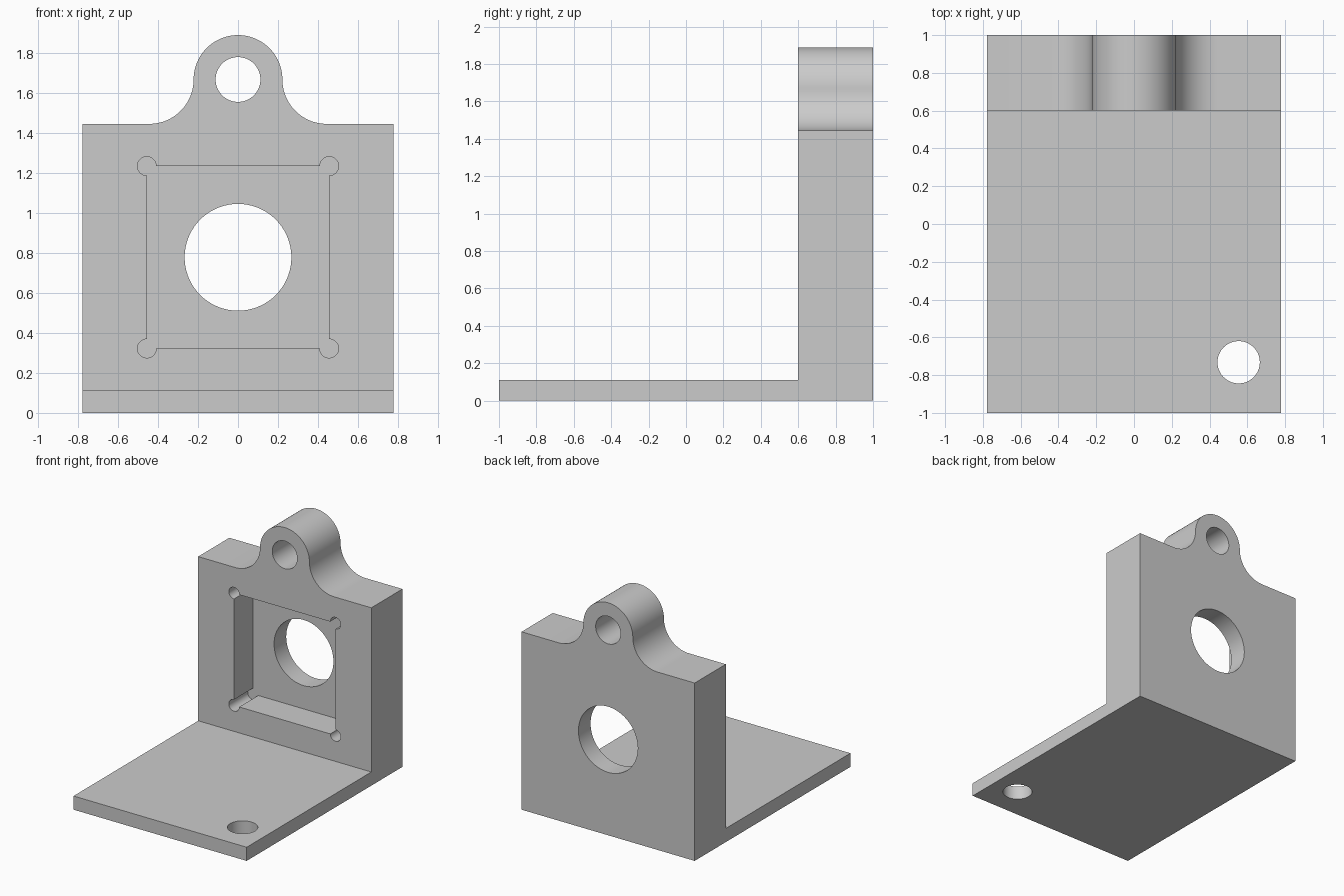
import bpy, bmesh
from math import cos, sin, radians

cube = bpy.data.objects.get("Cube")
if cube:
    bpy.data.objects.remove(cube, do_unlink=True)

HALF_W = 0.778      # half width of the bracket
SHOULDER = 1.445    # top of the wall beside the lug
LUG_Z, LUG_R = 1.667, 0.222
BORE_Z = 0.778      # centre of the pocket and main bore
SMALL_R = 0.112     # lug hole and base hole

grey = bpy.data.materials.new("Plain Grey")
grey.use_nodes = True
colour = (0.6, 0.6, 0.6, 1)
grey.diffuse_color = colour
grey.node_tree.nodes["Principled BSDF"].inputs["Base Color"].default_value = colour


def arc(cx, cy, r, start, end, steps):
    angles = [radians(start + (end - start) * i / steps) for i in range(steps + 1)]
    return [(cx + r * cos(a), cy + r * sin(a)) for a in angles]


def circle(cx, cy, r):
    return arc(cx, cy, r, 0, 360, 72)[:-1]


def prism(name, profile, axis, lo, hi):
    """Extrude a 2D profile along the given axis from lo to hi."""
    place = {"x": lambda u, v, w: (w, u, v),
             "y": lambda u, v, w: (u, w, v),
             "z": lambda u, v, w: (u, v, w)}[axis]
    bm = bmesh.new()
    near = [bm.verts.new(place(u, v, lo)) for u, v in profile]
    far = [bm.verts.new(place(u, v, hi)) for u, v in profile]
    bm.faces.new(near)
    bm.faces.new(far)
    for i in range(len(profile)):
        j = (i + 1) % len(profile)
        bm.faces.new((near[i], near[j], far[j], far[i]))
    bmesh.ops.recalc_face_normals(bm, faces=bm.faces)
    mesh = bpy.data.meshes.new(name)
    bm.to_mesh(mesh)
    bm.free()
    mesh.materials.append(grey)
    obj = bpy.data.objects.new(name, mesh)
    bpy.context.collection.objects.link(obj)
    return obj


def combine(body, tool, operation):
    """Apply a boolean and discard the tool."""
    tool.hide_render = True
    mod = body.modifiers.new(tool.name, "BOOLEAN")
    mod.operation, mod.object, mod.solver = operation, tool, "EXACT"
    bpy.ops.object.select_all(action="DESELECT")
    body.select_set(True)
    bpy.context.view_layer.objects.active = body
    bpy.ops.object.modifier_apply(modifier=mod.name)
    bpy.data.objects.remove(tool, do_unlink=True)


# L-shaped side profile: thin base plate and thick rear wall
side = [(-1, 0), (1, 0), (1, 2), (0.6, 2), (0.6, 0.111), (-1, 0.111)]
bracket = prism("angle_bracket", side, "x", -0.9, 0.9)

# Front outline: square shoulders, concave fillets and rounded lug
outline = [(-HALF_W, -0.1), (HALF_W, -0.1), (HALF_W, SHOULDER)]
outline += arc(2 * LUG_R, LUG_Z, LUG_R, 270, 180, 24)
outline += arc(0, LUG_Z, LUG_R, 0, 180, 48)[1:-1]
outline += arc(-2 * LUG_R, LUG_Z, LUG_R, 0, -90, 24)
outline += [(-HALF_W, SHOULDER)]
combine(bracket, prism("front_outline", outline, "y", -1.1, 1.1), "INTERSECT")

# Square pocket with round corner reliefs
pocket = []
for k, (sx, sz) in enumerate([(1, 1), (-1, 1), (-1, -1), (1, -1)]):
    turn = 90 * k
    pocket += arc(0.456 * sx, BORE_Z + 0.456 * sz, 0.047, turn - 90, turn + 180, 36)
combine(bracket, prism("motor_pocket", pocket, "y", 0.5, 0.844), "DIFFERENCE")

# Through holes: main bore, lug hole and base hole
for name, u, v, r, axis, lo, hi in [
        ("main_bore", 0, BORE_Z, 0.267, "y", 0.5, 1.1),
        ("lug_hole", 0, LUG_Z, SMALL_R, "y", 0.5, 1.1),
        ("base_hole", 0.554, -0.732, SMALL_R, "z", -0.1, 0.3)]:
    combine(bracket, prism(name, circle(u, v, r), axis, lo, hi), "DIFFERENCE")

bpy.ops.object.shade_smooth_by_angle(angle=radians(30))
